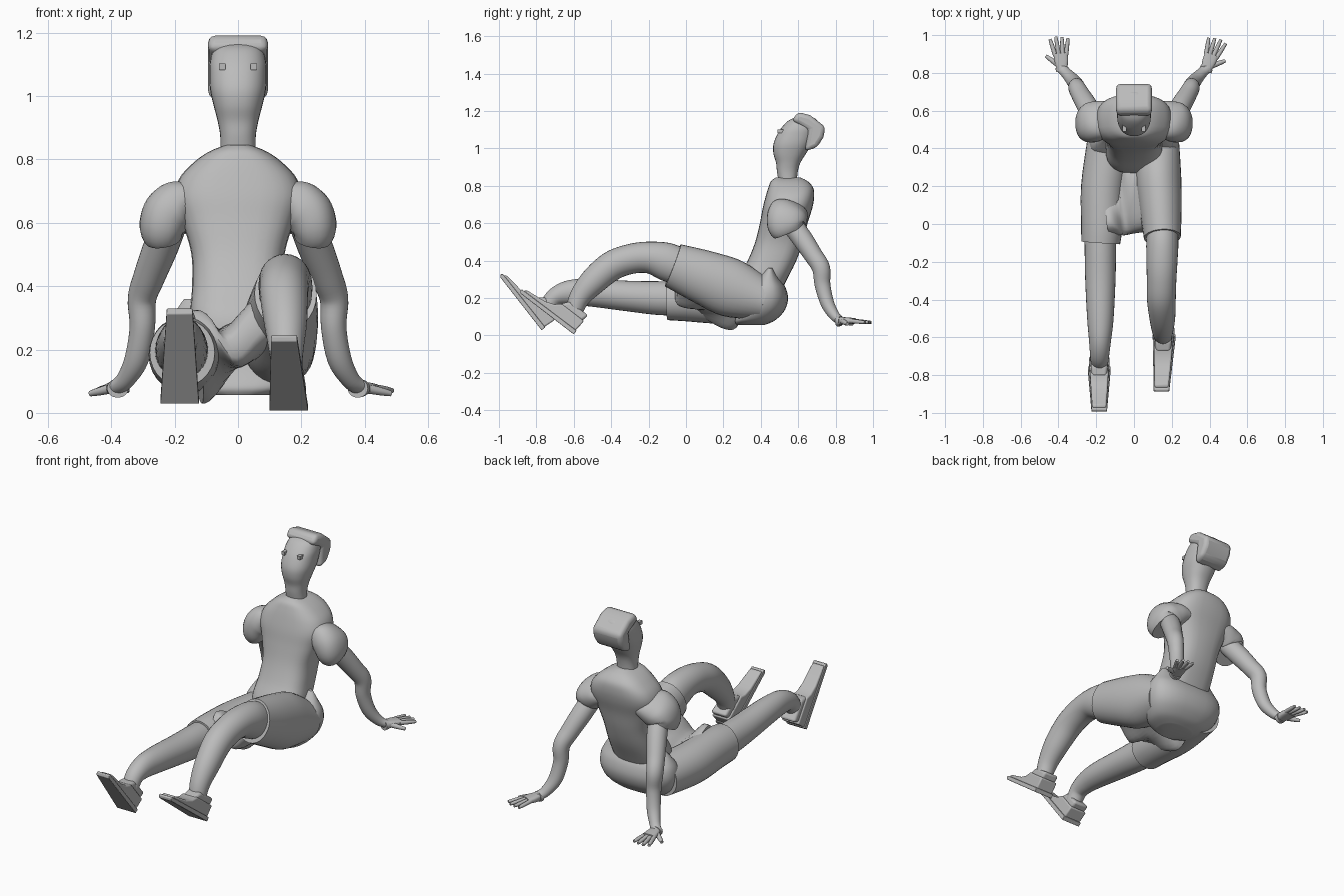
import bpy, bmesh, math
from mathutils import Vector

cube = bpy.data.objects.get("Cube")
if cube:
    bpy.data.objects.remove(cube)

grey = bpy.data.materials.new("plain_grey")
grey.use_nodes = True
grey.diffuse_color = (0.5, 0.5, 0.5, 1)
grey.node_tree.nodes["Principled BSDF"].inputs["Base Color"].default_value = (0.5, 0.5, 0.5, 1)


def finish(name, bm, bevel=0, angle=40):
    bmesh.ops.recalc_face_normals(bm, faces=bm.faces)
    mesh = bpy.data.meshes.new(name)
    bm.to_mesh(mesh)
    bm.free()
    mesh.materials.append(grey)
    ob = bpy.data.objects.new(name, mesh)
    bpy.context.collection.objects.link(ob)
    if bevel:
        mod = ob.modifiers.new("rounding", "BEVEL")
        mod.width, mod.segments = bevel, 3
    bpy.ops.object.select_all(action="DESELECT")
    ob.select_set(True)
    bpy.context.view_layer.objects.active = ob
    bpy.ops.object.shade_smooth_by_angle(angle=math.radians(angle))
    return ob


def spline(rows, steps):
    """Smooth curve through rows of numbers."""
    out = []
    for i in range(len(rows) - 1):
        a, b, c, d = (rows[max(0, min(len(rows) - 1, i + k))] for k in (-1, 0, 1, 2))
        for s in range(steps):
            t = s / steps
            out.append([q + 0.5 * t * (r - p + t * (2*p - 5*q + 4*r - w + t * (3*(q - r) + w - p)))
                        for p, q, r, w in zip(a, b, c, d)])
    return out + [list(rows[-1])]


def loft(name, rows, level=False, power=2, sides=28, steps=5):
    """Skin rings of (x, y, z, half width, half depth); level keeps rings horizontal."""
    rows = spline(rows, steps)
    bm, rings = bmesh.new(), []
    for i, (x, y, z, w, d) in enumerate(rows):
        before, after = rows[max(i - 1, 0)], rows[min(i + 1, len(rows) - 1)]
        t = Vector((0, 0, 1)) if level else (Vector(after[:3]) - Vector(before[:3])).normalized()
        side = Vector((1, 0, 0))
        side = (side - t * side.dot(t)).normalized()
        up = t.cross(side)
        ring = []
        for k in range(sides):
            a = math.tau * k / sides
            c, s = math.cos(a), math.sin(a)
            c, s = (math.copysign(abs(v) ** (2 / power), v) for v in (c, s))
            ring.append(bm.verts.new(Vector((x, y, z)) + side * c * w + up * s * d))
        rings.append(ring)
    for lo, hi in zip(rings, rings[1:]):
        for k in range(sides):
            n = (k + 1) % sides
            bm.faces.new((lo[k], lo[n], hi[n], hi[k]))
    bm.faces.new(rings[0])
    bm.faces.new(rings[-1])
    return finish(name, bm)


def prism(name, outline, bevel):
    """Side outline of (x centre, y, z, half width) spanned across x."""
    bm = bmesh.new()
    pairs = [[bm.verts.new((x + s * w, y, z)) for s in (-1, 1)] for x, y, z, w in outline]
    for p, q in zip(pairs, pairs[1:] + pairs[:1]):
        bm.faces.new((p[0], q[0], q[1], p[1]))
    for s in (0, 1):
        bm.faces.new([p[s] for p in pairs])
    return finish(name, bm, bevel)


def levels(rows):
    """Turn (z, front y, back y, half width) into level rings."""
    return [(0, (f + b) / 2, z, w, (b - f) / 2) for z, f, b, w in rows]


# Shirt body
loft("shirt", levels([
    (.2, .27, .49, .13), (.3, .275, .54, .15), (.4, .33, .59, .145), (.5, .37, .625, .147),
    (.6, .395, .65, .175), (.68, .41, .675, .2), (.74, .425, .685, .185), (.79, .44, .68, .14),
    (.825, .455, .65, .09), (.845, .48, .61, .04)]), level=True, power=2.8)

# Head, hair and eyes
loft("head", levels([
    (.8, .5, .59, .056), (.87, .487, .597, .056), (.92, .482, .61, .064), (.97, .468, .64, .077),
    (1.02, .467, .67, .088), (1.07, .485, .69, .09), (1.11, .51, .7, .088),
    (1.15, .55, .7, .075), (1.17, .6, .67, .04)]), level=True, power=2.3)
prism("hair", [(0, y, z, .094) for y, z in (
    (.565, 1.15), (.6, 1.195), (.665, 1.177), (.745, 1.115), (.735, 1.06),
    (.7, 1.005), (.635, .985), (.655, 1.1), (.6, 1.13))], .022)
for s, label in ((1, "left"), (-1, "right")):
    bm = bmesh.new()
    bmesh.ops.create_cube(bm, size=1)
    bmesh.ops.scale(bm, vec=(.02, .04, .02), verts=bm.verts)
    bmesh.ops.translate(bm, vec=(s * .05, .51, 1.092), verts=bm.verts)
    finish(label + "_eye", bm)

# Shorts, with a sloping web between the thighs
loft("shorts_seat", levels([(.056, .27, .42, .1), (.08, .26, .475, .17), (.13, .28, .525, .215),
                            (.19, .3, .545, .235), (.25, .33, .535, .232), (.3, .37, .505, .21),
                            (.36, .43, .47, .17)]), level=True, power=2.5)
loft("shorts_crotch", [(-.13, .12, .175, .085, .2), (-.05, .13, .195, .07, .19),
                       (.03, .13, .235, .07, .175), (.11, .14, .3, .08, .17)], power=3.5)
loft("left_shorts_leg", [(.13, .42, .19, .11, .11), (.13, .25, .25, .12, .155),
                         (.14, .1, .31, .113, .145), (.15, -.07, .375, .098, .12)])
loft("right_shorts_leg", [(-.13, .42, .18, .12, .11), (-.165, .2, .18, .115, .118),
                          (-.17, 0, .19, .11, .114), (-.176, -.1, .19, .103, .108)])

# Bare legs
loft("left_leg", [(.15, 0, .35, .08, .095), (.15, -.1, .393, .085, .102), (.148, -.2, .417, .082, .085),
                  (.146, -.3, .408, .078, .08), (.145, -.4, .37, .076, .079), (.15, -.5, .285, .068, .072),
                  (.152, -.57, .2, .055, .056), (.155, -.6, .12, .045, .045)])
loft("right_leg", [(-.178, 0, .195, .085, .09), (-.178, -.15, .2, .083, .09), (-.178, -.3, .21, .08, .082),
                   (-.178, -.5, .228, .07, .074), (-.18, -.62, .23, .058, .066),
                   (-.182, -.7, .205, .05, .05), (-.182, -.74, .15, .045, .045)])


# Shoes, laid along the slope of each sole
def shoe(label, x, heel, slope, turn):
    along = Vector((-math.cos(slope), math.sin(slope)))
    off = Vector((math.sin(slope), math.cos(slope)))

    def part(name, outline, grow, bevel):
        rows = []
        for u, v in outline:
            p = Vector(heel) + along * u + off * v
            rows.append((x + turn * u, p.x, p.y, .06 - .055 * u + grow))
        prism(label + name, rows, bevel)

    part("_shoe_sole", ((0, 0), (.36, 0), (.37, .012), (.365, .022), (0, .025)), .001, .003)
    part("_shoe_upper", ((.005, .02), (.355, .018), (.345, .034), (.23, .046), (.18, .064),
                         (.15, .09), (.0, .09)), -.004, .01)
    part("_shoe_collar", ((.01, .08), (.16, .08), (.125, .125), (.0, .128)), -.01, .014)


shoe("left", .16, (-.6, .006), math.radians(37.5), -.04)
shoe("right", -.184, (-.772, .028), math.radians(52), 0)

# Sleeves, arms and hands
for s, label, yaw in ((1, "left", .37), (-1, "right", .1)):
    loft(label + "_sleeve", [(s * x, y, z, w, d) for x, y, z, w, d in (
        (.1, .555, .67, .04, .09), (.17, .55, .655, .07, .105), (.215, .54, .63, .083, .108),
        (.238, .535, .59, .074, .1), (.235, .548, .555, .06, .085))], power=2.3)
    loft(label + "_arm", [(s * x, y, z, w, d) for x, y, z, w, d in (
        (.215, .56, .6, .055, .055), (.245, .62, .52, .055, .055), (.28, .68, .43, .05, .05),
        (.303, .722, .36, .045, .048), (.302, .73, .27, .04, .042), (.32, .757, .17, .038, .036),
        (.355, .795, .105, .03, .028), (.385, .825, .08, .028, .022))])

    def reach(start, angle, length, drop=0):
        return (start[0] + s * math.sin(angle) * length, start[1] + math.cos(angle) * length, start[2] - drop)

    wrist = (s * .38, .815, .078)
    palm = [reach(wrist, yaw, d) for d in (0, .045, .09)]
    loft(label + "_palm", [(*palm[0], .026, .022), (*palm[1], .036, .019), (*palm[2], .037, .015)], power=3)
    loft(label + "_cuff", [(*reach(wrist, yaw, -.006), .034, .03), (*reach(wrist, yaw, .014), .034, .028)])
    for i in range(4):
        k = i - 1.5
        base = reach(reach(palm[2], yaw, -.012), yaw + math.pi / 2, k * .019)
        size = .103 - .008 * abs(k - .3)
        tips = [reach(base, yaw + k * .14, size * f, .008 * f) for f in (0, .6, 1)]
        loft(f"{label}_finger_{i + 1}", [(*p, r, r) for p, r in zip(tips, (.012, .011, .008))], sides=10)
    root = reach(wrist, yaw + .5, .03)
    thumb = [reach(root, yaw + .85, f, .2 * f) for f in (0, .05, .085)]
    loft(label + "_thumb", [(*p, r, r) for p, r in zip(thumb, (.016, .013, .009))], sides=10)
